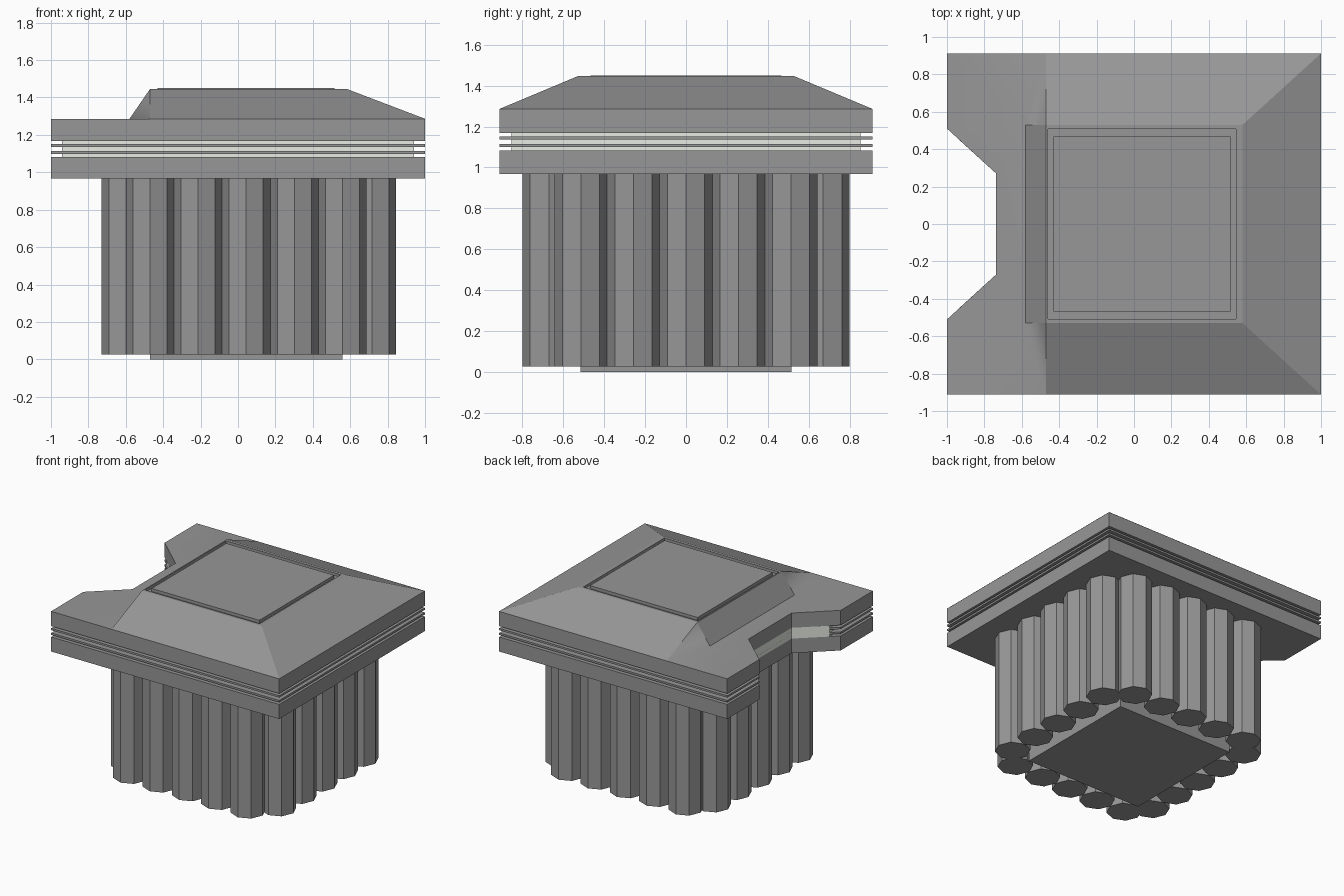
import bpy, math

if "Cube" in bpy.data.objects:
    bpy.data.objects.remove(bpy.data.objects["Cube"])


def material(name, color):
    mat = bpy.data.materials.new(name)
    mat.diffuse_color = color
    mat.use_nodes = True
    mat.node_tree.nodes["Principled BSDF"].inputs["Base Color"].default_value = mat.diffuse_color
    return mat


DARK = material("dark_grey", (0.31, 0.31, 0.31, 1))
PALE = material("pale_grey", (0.80, 0.84, 0.76, 1))


def make(name, verts, faces, mat=DARK):
    mesh = bpy.data.meshes.new(name)
    mesh.from_pydata(verts, [], faces)
    mesh.update()
    mesh.materials.append(mat)
    obj = bpy.data.objects.new(name, mesh)
    bpy.context.collection.objects.link(obj)
    return obj


def prism(name, outline, z0, z1, mat=DARK):
    n = len(outline)
    verts = [(x, y, z) for z in (z0, z1) for x, y in outline]
    faces = [tuple(reversed(range(n))), tuple(range(n, 2 * n))]
    faces += [(i, (i + 1) % n, n + (i + 1) % n, n + i) for i in range(n)]
    return make(name, verts, faces, mat)


def rect(x0, x1, y):
    return [(x0, -y), (x1, -y), (x1, y), (x0, y)]


def notched(inset):
    # Rectangular plate outline with a tapered notch on the left side
    x, y = 1 - inset, 0.912 - inset
    ny = 0.51 - inset * 0.24 / 0.26
    return rect(-x, x, y) + [(-x, ny), (-0.737, 0.27), (-0.737, -0.27), (-x, -ny)]


# Central block
prism("core_block", rect(-0.47, 0.56, 0.515), 0, 0.968)

# Octagonal columns around the block, five per side
R, STEP = 0.1285, 0.257
centres = []
for i in range(-2, 3):
    for s in (-1, 1):
        centres.append((0.044 + i * STEP, s * 0.671))
    centres += [(-0.60, i * STEP), (0.716, i * STEP)]
for k, (cx, cy) in enumerate(centres):
    ring = [(cx + R * math.cos(a * math.pi / 4), cy + R * math.sin(a * math.pi / 4))
            for a in range(8)]
    prism(f"column_{k + 1}", ring, 0.026, 0.968)

# Slab with thin ridges between grooves
B, T = 1.286, 1.446
for name, inset, z0, z1, mat in (("lower_slab", 0, 0.967, 1.082, DARK),
                                 ("groove_core", 0.06, 1.082, 1.168, PALE),
                                 ("lower_ridge", 0, 1.099, 1.114, DARK),
                                 ("upper_ridge", 0, 1.136, 1.151, DARK),
                                 ("upper_slab", 0, 1.168, B - 0.001, DARK)):
    prism(name, notched(inset), z0, z1, mat)

# Sloped cap: slopes, steep left face, grooved top panel and flat left ledge
verts = [(-0.58, -0.53, B), (-0.47, -0.912, B), (1, -0.912, B),
         (1, 0.912, B), (-0.47, 0.912, B), (-0.58, 0.53, B)]
faces = [(1, 2, 7, 6), (2, 3, 8, 7), (3, 4, 9, 8),
         (5, 0, 6, 9), (0, 1, 6), (4, 5, 9)]
loops = [(-0.47, 0.58, 0.53, T), (-0.46, 0.545, 0.508, T), (-0.46, 0.545, 0.508, T - 0.02),
         (-0.43, 0.515, 0.468, T - 0.02), (-0.43, 0.515, 0.468, T + 0.004)]
for x0, x1, y, z in loops:
    verts += [(px, py, z) for px, py in rect(x0, x1, y)]
for k in range(len(loops) - 1):
    a = 6 + 4 * k
    faces += [(a + i, a + (i + 1) % 4, a + 4 + (i + 1) % 4, a + 4 + i) for i in range(4)]
faces.append((22, 23, 24, 25))
verts += [(x, y, B) for x, y in ((-1, -0.912), (-1, -0.51), (-0.737, -0.27),
                                 (-0.737, 0.27), (-1, 0.51), (-1, 0.912))]
faces += [(26, 1, 0), (26, 0, 28, 27), (0, 5, 29, 28), (5, 31, 30, 29), (4, 31, 5)]
cap = make("sloped_cap", verts, faces)

# Blend only the small side triangles softly into the ledge
soft = {(0, 1), (4, 5), (0, 26), (5, 31), (0, 28), (5, 29)}
for face in cap.data.polygons:
    face.use_smooth = True
for edge in cap.data.edges:
    edge.use_edge_sharp = tuple(sorted(edge.vertices)) not in soft
blend = cap.modifiers.new("blend", 'WEIGHTED_NORMAL')
blend.keep_sharp = True
